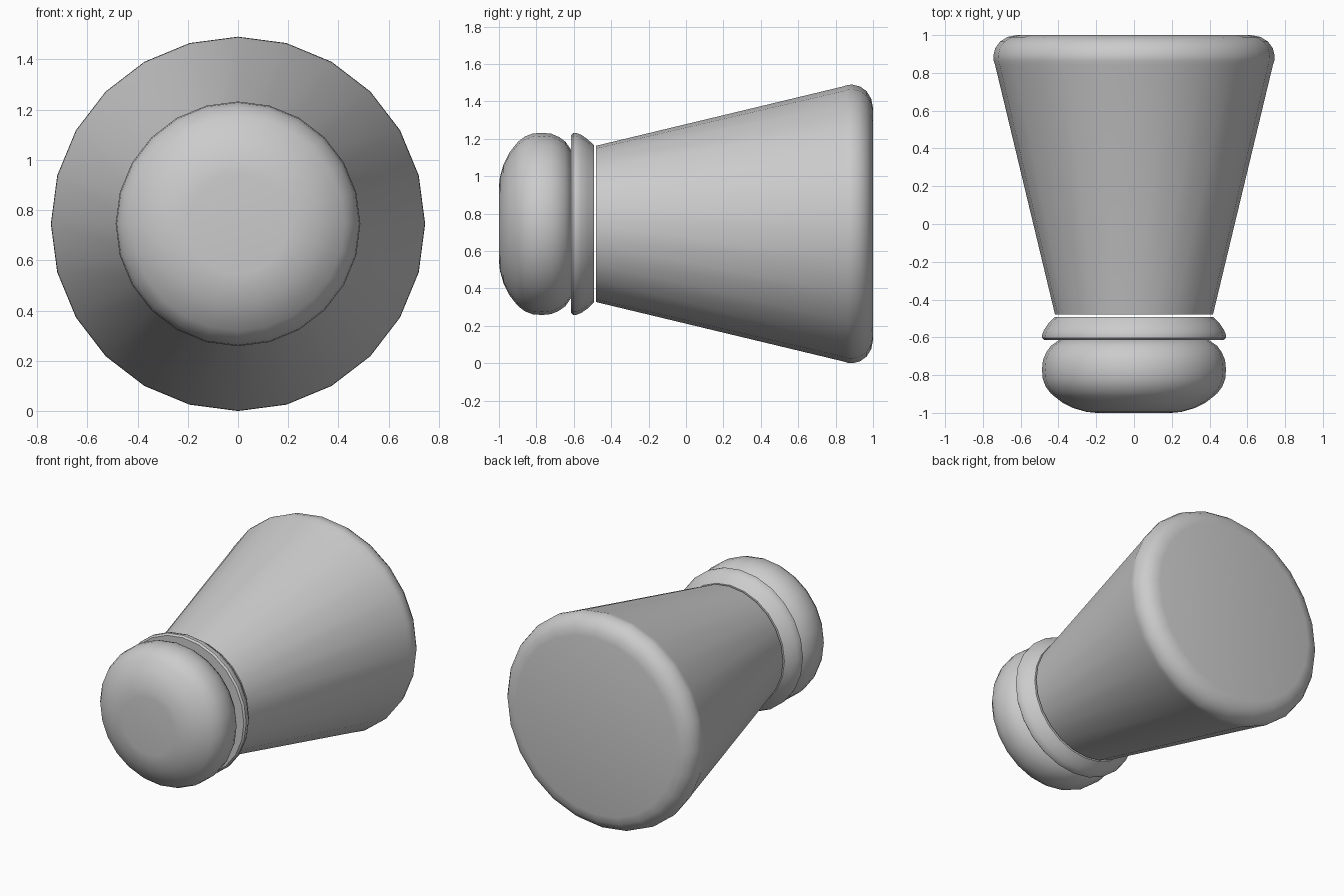
import bpy, bmesh, math

if "Cube" in bpy.data.objects:
    bpy.data.objects.remove(bpy.data.objects["Cube"])

SIDES = 24
AXIS_Z = 0.745


def lathe(name, profile):
    """Revolve (y, radius) points about the horizontal y axis; close both ends."""
    bm = bmesh.new()
    rings = []
    for y, r in profile:
        ring = []
        for i in range(SIDES):
            a = 2 * math.pi * i / SIDES
            ring.append(bm.verts.new((r * math.sin(a), y, AXIS_Z + r * math.cos(a))))
        rings.append(ring)
    for a, b in zip(rings, rings[1:]):
        for i in range(SIDES):
            j = (i + 1) % SIDES
            bm.faces.new((a[i], a[j], b[j], b[i]))
    bm.faces.new(rings[0])
    bm.faces.new(rings[-1])
    bmesh.ops.recalc_face_normals(bm, faces=bm.faces)
    mesh = bpy.data.meshes.new(name)
    bm.to_mesh(mesh)
    bm.free()
    obj = bpy.data.objects.new(name, mesh)
    bpy.context.collection.objects.link(obj)
    bpy.ops.object.select_all(action='DESELECT')
    obj.select_set(True)
    bpy.context.view_layer.objects.active = obj
    bpy.ops.object.shade_smooth_by_angle(angle=math.radians(40))
    return obj


# Tapered body with a rounded wide end
lathe("body", [(-0.48, 0.418), (0.84, 0.735), (0.865, 0.743), (0.89, 0.745),
               (0.93, 0.735), (0.965, 0.71), (0.99, 0.67), (1.0, 0.62)])

# Collar ring, separated from the body by a thin gap
lathe("collar", [(-0.614, 0.39), (-0.614, 0.475), (-0.603, 0.486), (-0.588, 0.487),
                 (-0.56, 0.476), (-0.525, 0.452), (-0.492, 0.42)])

# Bulging cap with a domed front
lathe("cap", [(-1.0, 0.20), (-0.995, 0.25), (-0.975, 0.32), (-0.945, 0.38),
              (-0.91, 0.425), (-0.895, 0.442), (-0.86, 0.468), (-0.82, 0.483),
              (-0.77, 0.487), (-0.72, 0.482), (-0.68, 0.465), (-0.645, 0.44),
              (-0.61, 0.39)])
